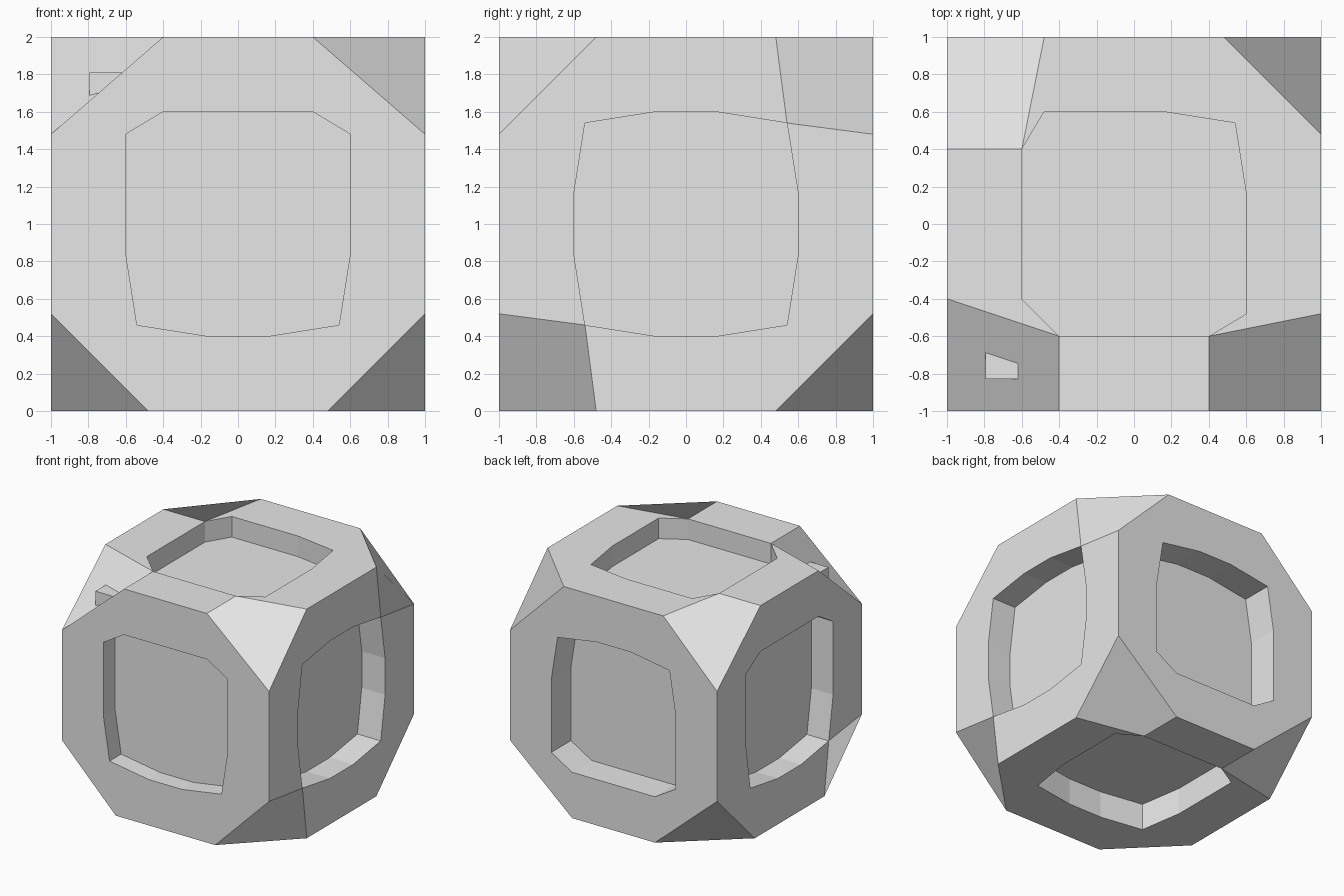
import bpy
import bmesh
from itertools import product
from mathutils import Vector

cube = bpy.data.objects.get("Cube")
if cube:
    bpy.data.objects.remove(cube)

grey = bpy.data.materials.new("light_grey")
grey.use_nodes = True
COLOUR = (0.8, 0.8, 0.8, 1)
grey.diffuse_color = COLOUR
grey.node_tree.nodes["Principled BSDF"].inputs["Base Color"].default_value = COLOUR

NARROW, WIDE, PANEL, ROUND = 0.4, 0.48, 0.6, 0.54
# recess depth of each panel, by axis and sign
DEPTH = {(0, 1): 0.225, (0, -1): 0.21, (1, 1): 0.27,
         (1, -1): 0.16, (2, 1): 0.18, (2, -1): 0.23}

bm = bmesh.new()
shared = {}


def vert(p):
    key = tuple(round(c, 4) for c in p)
    if key not in shared:
        shared[key] = bm.verts.new((p[0], p[1], p[2] + 1))
    return shared[key]


def face(points, outward):
    """Add a polygon that faces outward, keeping its first point first."""
    normal = Vector()
    for a, b in zip(points, points[1:] + points[:1]):
        normal += (a - points[0]).cross(b - points[0])
    if normal.dot(outward) < 0:
        points = points[:1] + points[:0:-1]
    bm.faces.new([vert(p) for p in points])


def cut(axis, s):
    """Where the corner cut meets the cube edge along this axis."""
    if axis == 0 and s[1] == -s[2]:
        return NARROW
    if axis == 1 and s[0] == -1 and s[2] == 1:
        return NARROW
    return WIDE


def host(s):
    """Face axis and recess point that the corner cut reaches."""
    if cut(0, s) == NARROW:
        return 2, Vector((NARROW * s[0], PANEL * s[1], s[2]))
    if cut(1, s) == NARROW:
        return 2, Vector((PANEL * s[0], NARROW * s[1], s[2]))
    return 0, Vector((s[0], ROUND * s[1], ROUND * s[2]))


def edge_point(axis, s):
    p = Vector(s)
    p[axis] *= cut(axis, s)
    return p


# Six sides: rim, recess walls and recess floor
for (n, sign), depth in DEPTH.items():
    u, v = [a for a in range(3) if a != n]
    normal = Vector()
    normal[n] = sign

    def at(a, b):
        p = normal.copy()
        p[u], p[v] = a, b
        return p

    corners = []
    for su, sv in ((1, 1), (-1, 1), (-1, -1), (1, -1)):
        s = at(su, sv)
        cu, cv = cut(u, s), cut(v, s)
        if cu == cv == WIDE:
            bend = [(0.16, PANEL), (ROUND, ROUND), (PANEL, 0.16)]
        else:
            bend = [(cu, PANEL), (PANEL, cv)]
        inner = [at(a * su, b * sv) for a, b in bend]
        p, q = edge_point(u, s), edge_point(v, s)
        axis, reach = host(s)
        if axis == n:
            k = min(range(len(inner)), key=lambda i: (inner[i] - reach).length)
            if k > 0:
                face([p] + inner[:k + 1], normal)
            if k < len(inner) - 1:
                face([q] + inner[k:], normal)
        else:
            face([p, q] + inner[::-1], normal)
        if su * sv > 0:
            p, q, inner = q, p, inner[::-1]
        corners.append((p, q, inner))

    for (_, q, a), (p, _, b) in zip(corners, corners[1:] + corners[:1]):
        face([q, p, b[0], a[-1]], normal)

    rim = [p for c in corners for p in c[2]]
    sunk = [p - normal * depth for p in rim]
    for i in range(len(rim)):
        j = (i + 1) % len(rim)
        middle = (rim[i] + rim[j]) / 2
        face([rim[i], rim[j], sunk[j], sunk[i]], normal - middle)
    face(sunk, normal)

# Eight cut corners
for s in product((-1, 1), repeat=3):
    s = Vector(s)
    axis, reach = host(s)
    a, b = [edge_point(i, s) for i in range(3) if i != axis]
    tip = edge_point(axis, s)
    if tuple(s) == (-1, -1, 1):
        face([reach, a, tip, b], s)
    else:
        face([a, reach, b, tip], s)


def add_object(name, mesh_bm):
    mesh = bpy.data.meshes.new(name)
    mesh_bm.to_mesh(mesh)
    mesh_bm.free()
    mesh.materials.append(grey)
    obj = bpy.data.objects.new(name, mesh)
    bpy.context.collection.objects.link(obj)


add_object("cut_corner_block", bm)

# Small peg standing out of one upper corner
peg = bmesh.new()
bmesh.ops.create_cube(peg, size=0.18)
bmesh.ops.translate(peg, verts=peg.verts, vec=(-0.705, -0.74, 1.72))
add_object("corner_peg", peg)
